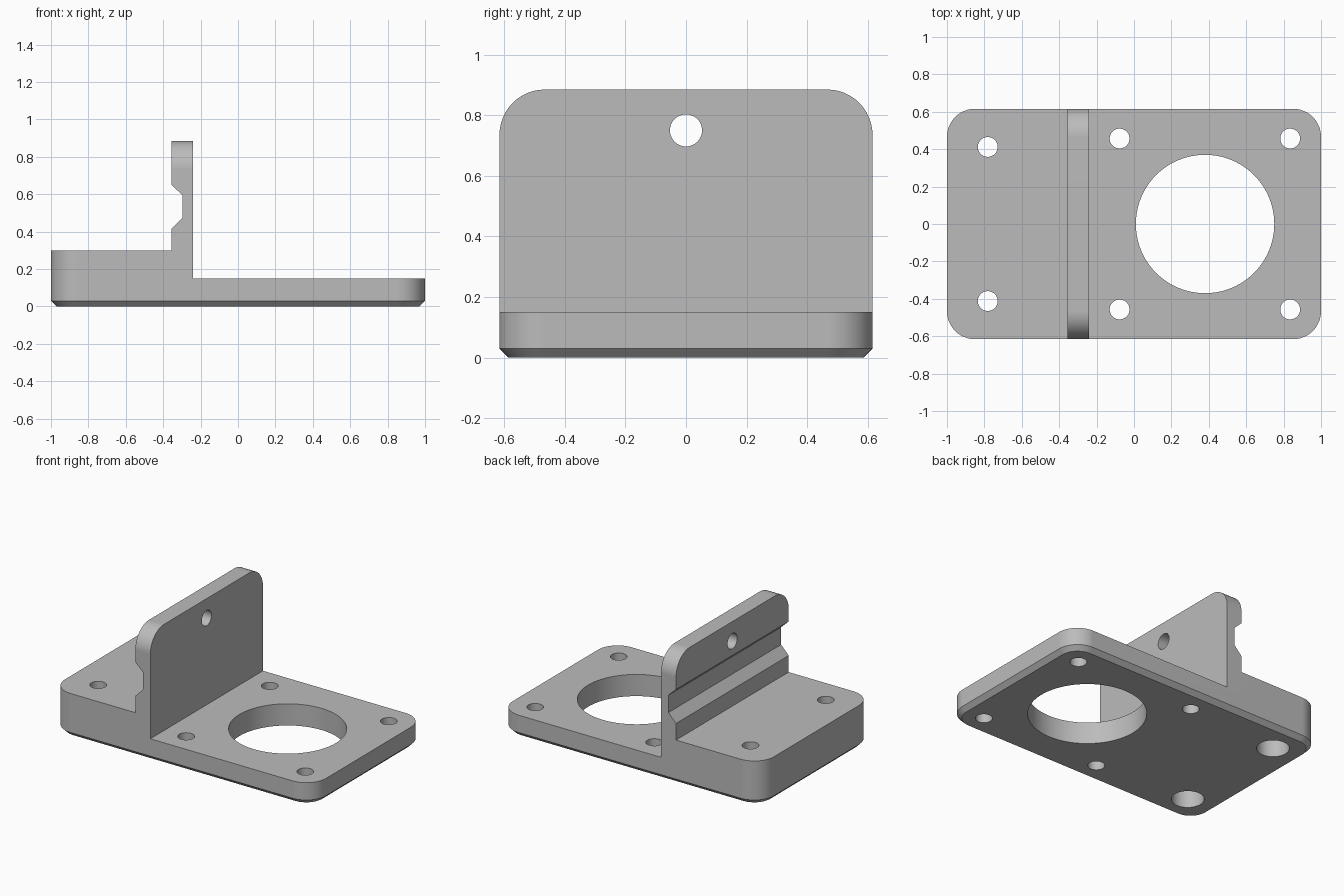
import bpy
import bmesh
from math import pi
from mathutils import Matrix, Vector

cube = bpy.data.objects.get("Cube")
if cube:
    bpy.data.objects.remove(cube, do_unlink=True)

HALF_Y, TOP, CORNER, CHAMFER = 0.616, 0.885, 0.15, 0.03
EPS = 1e-4

grey = bpy.data.materials.new("plain grey")
grey.use_nodes = True
grey.diffuse_color = (0.5, 0.5, 0.5, 1)
grey.node_tree.nodes["Principled BSDF"].inputs["Base Color"].default_value = (0.5, 0.5, 0.5, 1)


def add_object(name, bm):
    bmesh.ops.recalc_face_normals(bm, faces=bm.faces)
    mesh = bpy.data.meshes.new(name)
    bm.to_mesh(mesh)
    bm.free()
    mesh.materials.append(grey)
    obj = bpy.data.objects.new(name, mesh)
    bpy.context.collection.objects.link(obj)
    return obj


def bevel(bm, rule, offset, segments):
    edges = [e for e in bm.edges if rule(e.verts[0].co, e.verts[1].co)]
    bmesh.ops.bevel(bm, geom=edges, offset=offset, segments=segments,
                    profile=0.5, affect='EDGES', clamp_overlap=False)


# Stepped bracket: side profile with grooved wall, extruded across the depth
profile = [(-1, 0), (1, 0), (1, 0.15), (-0.24, 0.15), (-0.24, TOP),
           (-0.355, TOP), (-0.355, 0.65), (-0.297, 0.595),
           (-0.297, 0.475), (-0.355, 0.415), (-0.355, 0.3), (-1, 0.3)]
bm = bmesh.new()
face = bm.faces.new([bm.verts.new((x, -HALF_Y, z)) for x, z in profile])
new = bmesh.ops.extrude_face_region(bm, geom=[face])["geom"]
bmesh.ops.translate(bm, vec=(0, 2 * HALF_Y, 0),
                    verts=[g for g in new if isinstance(g, bmesh.types.BMVert)])
bmesh.ops.recalc_face_normals(bm, faces=bm.faces)

# Rounded wall top, rounded plate corners, chamfered underside
bevel(bm, lambda a, b: min(a.z, b.z) > TOP - EPS and abs(a.y - b.y) < EPS, CORNER, 12)
bevel(bm, lambda a, b: abs(a.x - b.x) < EPS and abs(a.y - b.y) < EPS
      and abs(a.x) > 1 - EPS, CORNER, 12)
bevel(bm, lambda a, b: max(a.z, b.z) < EPS, CHAMFER, 1)
bracket = add_object("mounting_bracket", bm)

# Drill bits for every hole, gathered in two cutters
through, bores = bmesh.new(), bmesh.new()


def drill(bm, centre, radius, length, axis='Z', sides=48):
    matrix = Matrix.Translation(Vector(centre))
    if axis == 'X':
        matrix = matrix @ Matrix.Rotation(pi / 2, 4, 'Y')
    bmesh.ops.create_cone(bm, cap_ends=True, segments=sides, radius1=radius,
                          radius2=radius, depth=length, matrix=matrix)


drill(through, (0.38, 0, 0), 0.37, 0.8, sides=96)
drill(through, (-0.3, 0, 0.75), 0.053, 0.4, 'X')
for side in (-1, 1):
    for x in (-0.077, 0.835):
        drill(through, (x, side * 0.457, 0), 0.053, 0.8)
    drill(through, (-0.782, side * 0.412, 0), 0.053, 0.8)
    # Wide counterbore from below
    drill(bores, (-0.782, side * 0.412, 0), 0.102, 0.3)

for name, cutter_bm in (("hole_cutter", through), ("counterbore_cutter", bores)):
    cutter = add_object(name, cutter_bm)
    mod = bracket.modifiers.new(name, 'BOOLEAN')
    mod.operation, mod.solver, mod.object = 'DIFFERENCE', 'EXACT', cutter

# Bake the cuts and drop the cutters
graph = bpy.context.evaluated_depsgraph_get()
cut_mesh = bpy.data.meshes.new_from_object(bracket.evaluated_get(graph))
cutters = [m.object for m in bracket.modifiers]
bracket.modifiers.clear()
bracket.data = cut_mesh
for cutter in cutters:
    bpy.data.objects.remove(cutter, do_unlink=True)
cut_mesh.materials.clear()
cut_mesh.materials.append(grey)
for poly in cut_mesh.polygons:
    poly.material_index = 0

# Smooth rounds with crisp edges
bpy.ops.object.select_all(action='DESELECT')
bracket.select_set(True)
bpy.context.view_layer.objects.active = bracket
bpy.ops.object.shade_smooth_by_angle(angle=pi / 6)
normals = bracket.modifiers.new("flat_sides", 'WEIGHTED_NORMAL')
normals.keep_sharp = True
